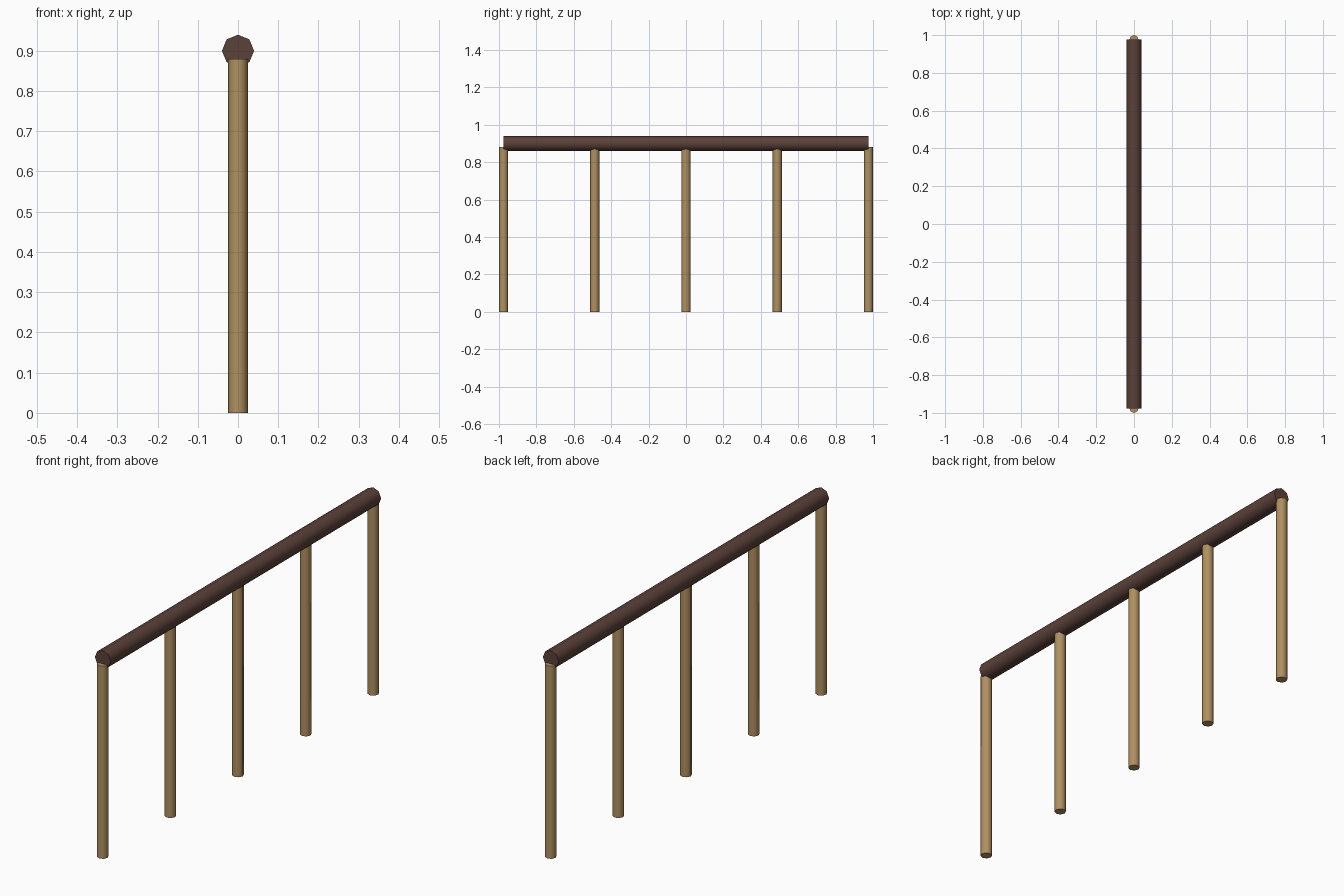
import bpy
import math

cube = bpy.data.objects.get("Cube")
if cube:
    bpy.data.objects.remove(cube, do_unlink=True)


def make_material(name, rgb):
    mat = bpy.data.materials.new(name)
    mat.use_nodes = True
    color = (*rgb, 1.0)
    mat.diffuse_color = color
    mat.node_tree.nodes["Principled BSDF"].inputs["Base Color"].default_value = color
    return mat


def add_rod(name, radius, length, location, rotation, mat):
    """Eight-sided capped rod with smooth sides and sharp ends."""
    bpy.ops.mesh.primitive_cylinder_add(
        vertices=8, radius=radius, depth=length, location=location, rotation=rotation)
    rod = bpy.context.object
    rod.name = name
    rod.data.materials.append(mat)
    bpy.ops.object.shade_smooth_by_angle(angle=math.radians(60))
    return rod


dark_wood = make_material("dark brown wood", (0.105, 0.053, 0.041))
light_wood = make_material("tan wood", (0.434, 0.283, 0.117))

HALF_SPAN = 0.9756
POST_HEIGHT = 0.88
POST_COUNT = 5

# Handrail lying along y
add_rod("handrail", 0.04, 2 * HALF_SPAN, (0, 0, 0.9), (math.pi / 2, 0, 0), dark_wood)

# Evenly spaced posts, the outer two centred on the rail ends
for i in range(POST_COUNT):
    y = HALF_SPAN * (2 * i / (POST_COUNT - 1) - 1)
    add_rod(f"post_{i + 1}", 0.0244, POST_HEIGHT, (0, y, POST_HEIGHT / 2), (0, 0, 0), light_wood)
